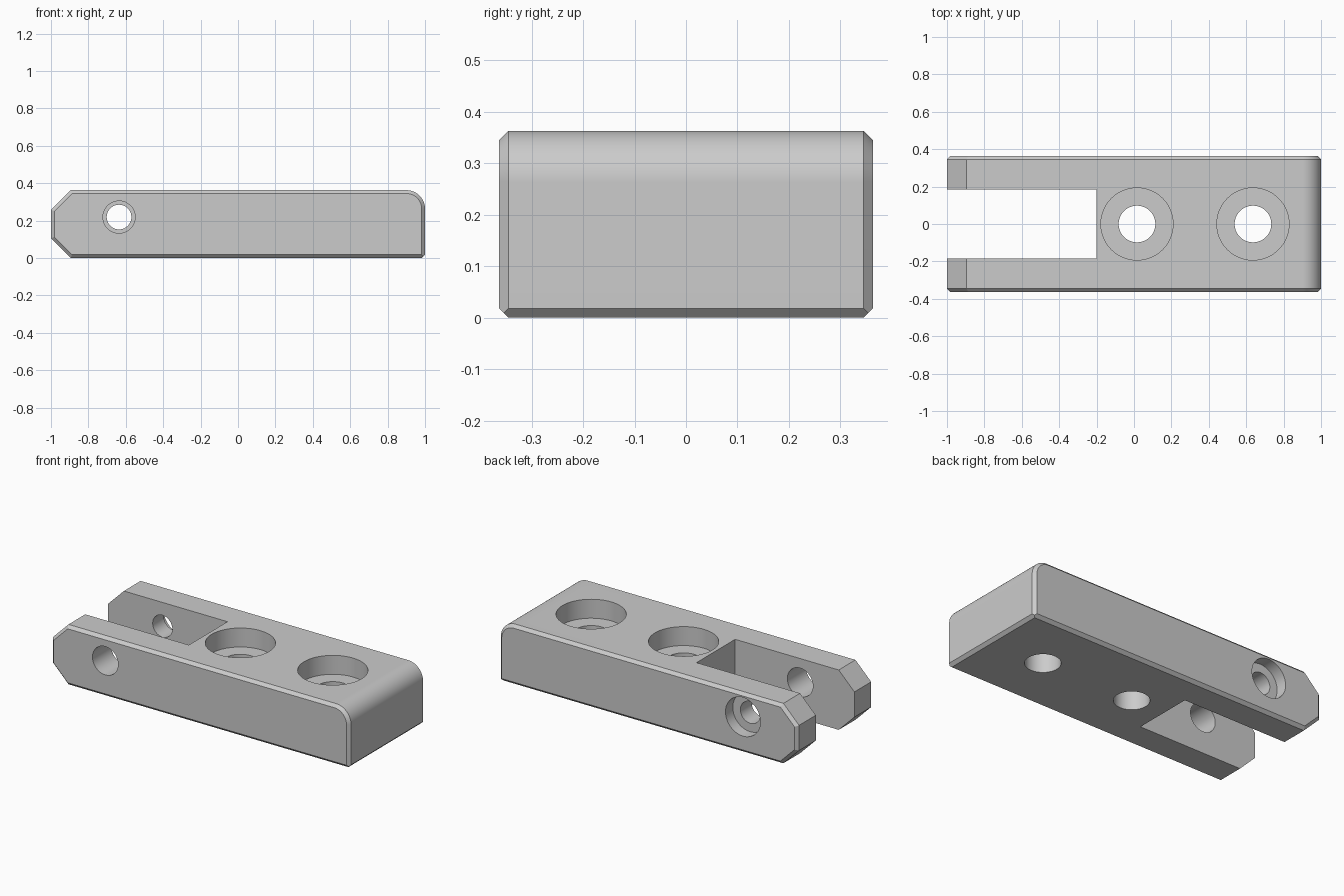
import bpy
import bmesh
from math import sin, cos, pi, radians
from mathutils import Vector

if "Cube" in bpy.data.objects:
    bpy.data.objects.remove(bpy.data.objects["Cube"])

HEIGHT, HALF_WIDTH, CHAMFER, ROUND = 0.363, 0.363, 0.018, 0.1

grey = bpy.data.materials.new("plain grey")
grey.use_nodes = True
colour = (0.6, 0.6, 0.6, 1)
grey.diffuse_color = colour
grey.node_tree.nodes["Principled BSDF"].inputs["Base Color"].default_value = colour


def side_profile(inset):
    """Side outline, moved inwards by inset on every edge."""
    slant = inset * 0.414
    low, high, tip, end = inset, HEIGHT - inset, -1 + inset, 1 - inset
    points = [(end, low), (-0.895 + slant, low), (tip, 0.105 + slant),
              (tip, HEIGHT - 0.105 - slant), (-0.895 + slant, high)]
    radius = ROUND - inset
    for i in range(25):
        a = pi / 2 * (1 - i / 24)
        points.append((1 - ROUND + radius * cos(a), HEIGHT - ROUND + radius * sin(a)))
    return points


# Body: four outlines joined across the width, so both sides are chamfered
bm = bmesh.new()
rings = []
for y, inset in ((-HALF_WIDTH, CHAMFER), (CHAMFER - HALF_WIDTH, 0),
                 (HALF_WIDTH - CHAMFER, 0), (HALF_WIDTH, CHAMFER)):
    rings.append([bm.verts.new((x, y, z)) for x, z in side_profile(inset)])
for a, b in zip(rings, rings[1:]):
    for i in range(len(a)):
        j = (i + 1) % len(a)
        bm.faces.new((a[i], a[j], b[j], b[i]))
bm.faces.new(rings[0])
bm.faces.new(rings[-1])

# Chamfer on the lower edge of the closed end
cut = bmesh.ops.bisect_plane(bm, geom=bm.verts[:] + bm.edges[:] + bm.faces[:],
                             plane_co=(1, 0, CHAMFER), plane_no=(1, 0, -1),
                             clear_outer=True)
edges = [e for e in cut["geom_cut"] if isinstance(e, bmesh.types.BMEdge)]
bmesh.ops.contextual_create(bm, geom=edges)
bmesh.ops.recalc_face_normals(bm, faces=bm.faces[:])
mesh = bpy.data.meshes.new("forked_block")
bm.to_mesh(mesh)
bm.free()
body = bpy.data.objects.new("forked_block", mesh)
bpy.context.collection.objects.link(body)
mesh.materials.append(grey)


def subtract(cutter, name):
    """Cut a helper out of the body, then remove the helper."""
    cutter.name = name
    cutter.hide_render = True
    mod = body.modifiers.new(name, "BOOLEAN")
    mod.operation, mod.solver, mod.object = "DIFFERENCE", "EXACT", cutter
    bpy.context.view_layer.objects.active = body
    bpy.ops.object.modifier_apply(modifier=mod.name)
    bpy.data.objects.remove(cutter)


def drill(name, start, end, radius):
    """Cut a round hole between two points."""
    start, end = Vector(start), Vector(end)
    axis = end - start
    bpy.ops.mesh.primitive_cylinder_add(
        vertices=64, radius=radius, depth=axis.length, location=(start + end) / 2,
        rotation=axis.to_track_quat("Z", "Y").to_euler())
    subtract(bpy.context.object, name)


# Slot between the two fork arms
bpy.ops.mesh.primitive_cube_add(size=1, location=(-0.7, 0, 0.2))
bpy.context.object.scale = (1, 0.37, 1)
subtract(bpy.context.object, "fork_slot")

# Vertical screw holes with wide recesses on top
for x in (0.016, 0.636):
    drill("screw_hole", (x, 0, -0.1), (x, 0, 0.5), 0.098)
    drill("screw_recess", (x, 0, HEIGHT - 0.115), (x, 0, 0.5), 0.193)

# Cross pin: wide hole in front arm, narrow recessed hole in back arm
px, pz = -0.636, 0.219
drill("front_pin_hole", (px, -0.5, pz), (px, 0, pz), 0.086)
drill("back_pin_hole", (px, 0, pz), (px, 0.5, pz), 0.066)
drill("back_pin_recess", (px, HALF_WIDTH - 0.07, pz), (px, 0.5, pz), 0.117)

# Smooth the round parts, keep the edges crisp
bpy.ops.object.select_all(action="DESELECT")
body.select_set(True)
bpy.context.view_layer.objects.active = body
bpy.ops.object.shade_smooth_by_angle(angle=radians(20))
